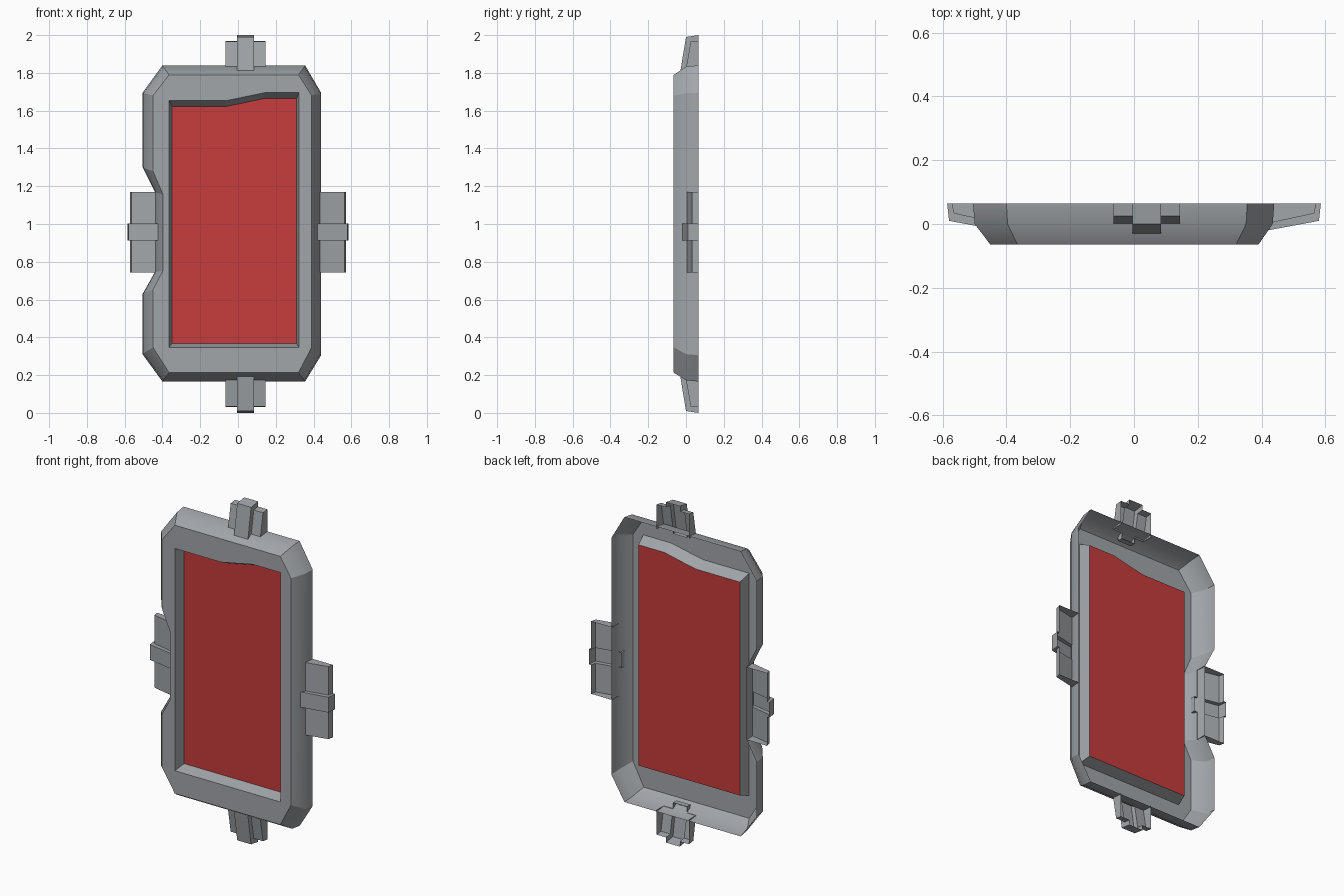
import bpy, bmesh

if "Cube" in bpy.data.objects:
    bpy.data.objects.remove(bpy.data.objects["Cube"])


def material(name, rgb):
    m = bpy.data.materials.new(name)
    m.diffuse_color = (*rgb, 1)
    m.use_nodes = True
    m.node_tree.nodes["Principled BSDF"].inputs["Base Color"].default_value = m.diffuse_color
    return m


GREY = material("steel_grey", (0.36, 0.38, 0.40))
RED = material("panel_red", (0.57, 0.045, 0.045))


def finish(bm, name, mat):
    """Clean the shell, make it face the front and link it."""
    bmesh.ops.remove_doubles(bm, verts=bm.verts, dist=0.0001)
    bmesh.ops.recalc_face_normals(bm, faces=bm.faces)
    if sum(f.normal.y * f.calc_area() for f in bm.faces) > 0:
        bmesh.ops.reverse_faces(bm, faces=bm.faces)
    me = bpy.data.meshes.new(name)
    bm.to_mesh(me)
    bm.free()
    me.materials.append(mat)
    ob = bpy.data.objects.new(name, me)
    bpy.context.collection.objects.link(ob)
    return ob


def ring(bm, pts, y):
    return [bm.verts.new((x, y, z)) for x, z in pts]


def bridge(bm, a, b):
    n = len(a)
    for i in range(n):
        j = (i + 1) % n
        bm.faces.new((a[i], a[j], b[j], b[i])).smooth = True


def loop_edges(bm, r):
    return [bm.edges.get((r[i], r[i - 1])) for i in range(len(r))]


# outlines of the frame (x, z): back rim, front face, opening, panel
outer = [(-0.40, 1.84), (0.355, 1.84), (0.44, 1.695), (0.44, 0.305),
         (0.355, 0.166), (-0.40, 0.166), (-0.505, 0.31), (-0.505, 0.63),
         (-0.44, 0.745), (-0.44, 1.17), (-0.505, 1.30), (-0.505, 1.695)]
front = [(-0.365, 1.79), (0.32, 1.79), (0.39, 1.68), (0.39, 0.347),
         (0.32, 0.213), (-0.365, 0.213), (-0.45, 0.347), (-0.45, 0.653),
         (-0.397, 0.754), (-0.397, 1.156), (-0.45, 1.28), (-0.45, 1.68)]
opening = [(-0.365, 1.653), (-0.065, 1.653), (0.02, 1.67), (0.14, 1.695),
           (0.323, 1.695), (0.323, 0.347), (-0.365, 0.347)]
panel = [(-0.35, 1.622), (-0.065, 1.622), (0.01, 1.637), (0.14, 1.665),
         (0.31, 1.665), (0.31, 0.368), (-0.35, 0.368)]
middle = [(a + (c - a) * 0.1, b + (d - b) * 0.15)
          for (a, b), (c, d) in zip(outer, front)]

# frame: open-backed shell with a recessed opening
bm = bmesh.new()
r_back, r_mid, r_front = ring(bm, outer, 0.065), ring(bm, middle, 0.0), ring(bm, front, -0.065)
r_open, r_deep = ring(bm, opening, -0.065), ring(bm, panel, 0.0)
bridge(bm, r_back, r_mid)
bridge(bm, r_mid, r_front)
bridge(bm, r_open, r_deep)
bmesh.ops.triangle_fill(bm, use_beauty=True,
                        edges=loop_edges(bm, r_front) + loop_edges(bm, r_open))
soft = set(loop_edges(bm, r_mid))
for e in bm.edges:
    e.smooth = e in soft
finish(bm, "frame", GREY)

# red panel at the bottom of the recess
bm = bmesh.new()
bm.faces.new(ring(bm, panel, 0.0))
finish(bm, "red_panel", RED)


def clip(name, u, side, mid, place):
    """Open-backed clip: a raised middle rib between two lower flanges.
    u = four positions across, side/mid = (outward, y) profiles."""
    back = [(o, 0.065) for o, _ in side]
    sections = [(u[0], back), (u[0], side), (u[1], side), (u[1], mid),
                (u[2], mid), (u[2], side), (u[3], side), (u[3], back)]
    bm = bmesh.new()
    rows = [[bm.verts.new(place(c, o, y)) for o, y in prof] for c, prof in sections]
    for a, b in zip(rows, rows[1:]):
        for i in range(len(a) - 1):
            bm.faces.new((a[i], a[i + 1], b[i + 1], b[i]))
    bmesh.ops.dissolve_degenerate(bm, dist=0.0001, edges=bm.edges)
    finish(bm, name, GREY)


# end clips, top and bottom
across = (-0.065, -0.005, 0.085, 0.145)
side = [(1.825, 0.0), (1.825, 0.0), (1.965, 0.025), (1.97, 0.065)]
mid = [(1.79, 0.0), (1.79, -0.033), (1.99, 0.0), (2.0, 0.065)]
clip("top_clip", across, side, mid, lambda c, o, y: (c, y, o))
clip("bottom_clip", across, side, mid, lambda c, o, y: (c, y, 2 - o))

# side clips, left and right
across = (0.744, 0.913, 1.003, 1.17)
side = [(0.435, 0.005), (0.435, 0.005), (0.565, 0.033), (0.572, 0.065)]
mid = [(0.415, 0.005), (0.415, -0.021), (0.58, 0.01), (0.586, 0.065)]
clip("left_clip", across, side, mid, lambda c, o, y: (-o, y, c))
clip("right_clip", across, side, mid, lambda c, o, y: (o, y, c))
